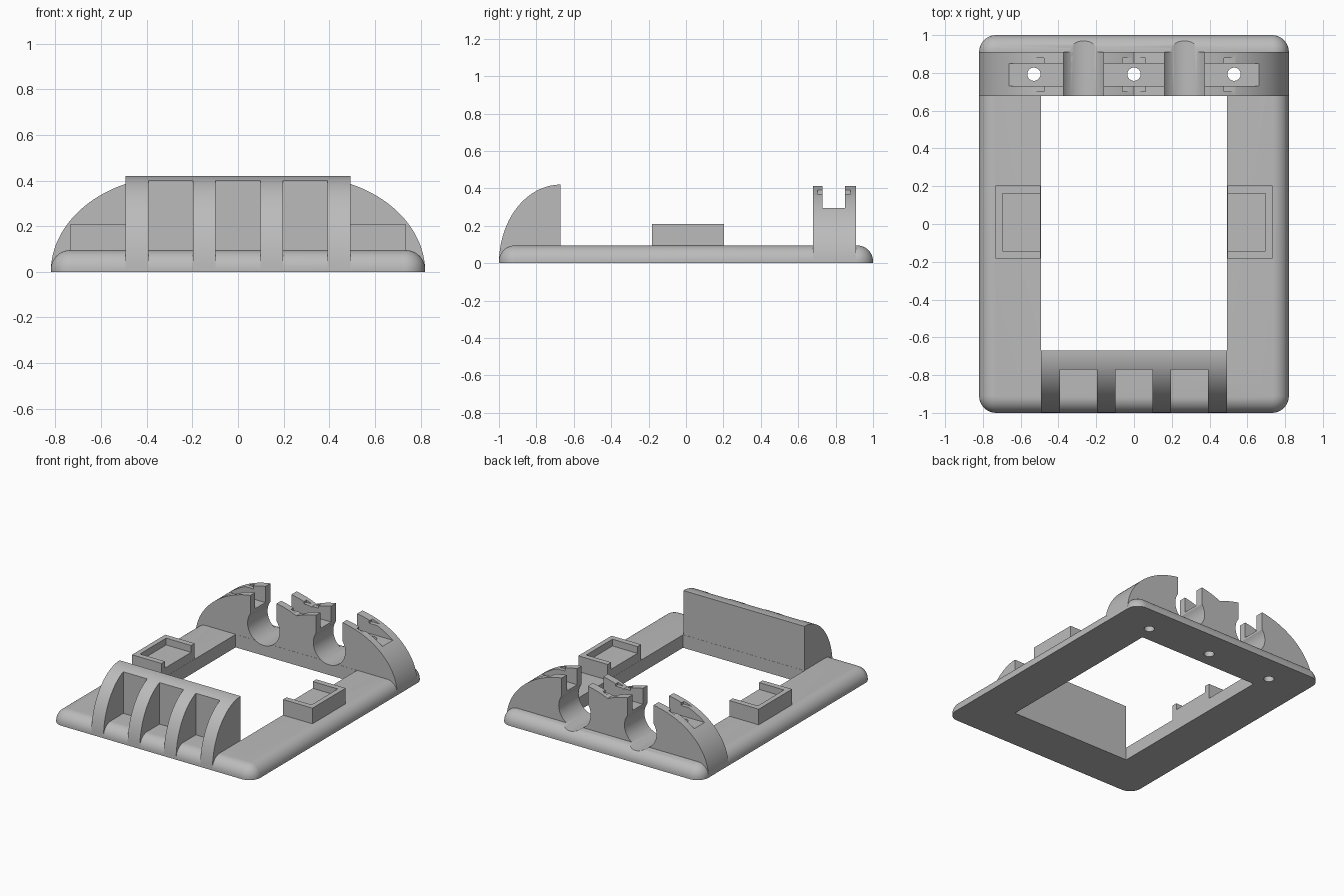
import bpy, bmesh, math
from mathutils import Matrix

cube = bpy.data.objects.get("Cube")
if cube:
    bpy.data.objects.remove(cube, do_unlink=True)

grey = bpy.data.materials.new("plain_grey")
grey.use_nodes = True
grey.diffuse_color = (0.5, 0.5, 0.5, 1)
grey.node_tree.nodes["Principled BSDF"].inputs["Base Color"].default_value = grey.diffuse_color


def finish(name, bm):
    bmesh.ops.recalc_face_normals(bm, faces=bm.faces)
    mesh = bpy.data.meshes.new(name)
    bm.to_mesh(mesh)
    bm.free()
    mesh.materials.append(grey)
    obj = bpy.data.objects.new(name, mesh)
    bpy.context.collection.objects.link(obj)
    return obj


def box(name, x, y, z):
    bm = bmesh.new()
    bmesh.ops.create_cube(bm, size=1)
    for v in bm.verts:
        for i, (lo, hi) in enumerate((x, y, z)):
            v.co[i] = hi if v.co[i] > 0 else lo
    return finish(name, bm)


def prism(name, points, offset):
    """Extrude a closed outline of 3D points by an offset vector."""
    bm = bmesh.new()
    face = bm.faces.new([bm.verts.new(p) for p in points])
    new = bmesh.ops.extrude_face_region(bm, geom=[face], use_keep_orig=True)["geom"]
    bmesh.ops.translate(bm, vec=offset, verts=[v for v in new if isinstance(v, bmesh.types.BMVert)])
    return finish(name, bm)


def cylinder(name, centre, radius, length, along_y=False):
    bm = bmesh.new()
    turn = Matrix.Rotation(math.pi / 2, 4, 'X') if along_y else Matrix()
    bmesh.ops.create_cone(bm, cap_ends=True, segments=48, radius1=radius, radius2=radius,
                          depth=length, matrix=Matrix.Translation(centre) @ turn)
    return finish(name, bm)


def cut(target, cutter):
    cutter.hide_render = True
    mod = target.modifiers.new("cut", 'BOOLEAN')
    mod.operation, mod.solver, mod.object = 'DIFFERENCE', 'EXACT', cutter
    bpy.context.view_layer.objects.active = target
    bpy.ops.object.modifier_apply(modifier=mod.name)
    bpy.data.objects.remove(cutter, do_unlink=True)


WIDE, TALL = 0.82, 0.42
BASE = 0.095
HOLES = (-0.53, 0, 0.53)
CRADLES = (-0.267, 0.267)

# Base frame with rounded corners and a rounded top edge
base = box("base_frame", (-WIDE, WIDE), (-1, 1), (0, BASE))
bm = bmesh.new()
bm.from_mesh(base.data)
upright = [e for e in bm.edges if abs(e.verts[0].co.z - e.verts[1].co.z) > 0.05]
bmesh.ops.bevel(bm, geom=upright, offset=0.09, segments=10, profile=0.5, affect='EDGES')
rim = [e for e in bm.edges if all(v.co.z > 0.09 for v in e.verts)]
bmesh.ops.bevel(bm, geom=rim, offset=0.085, segments=10, profile=0.5, affect='EDGES')
bm.to_mesh(base.data)
bm.free()
cut(base, box("opening", (-0.493, 0.493), (-0.67, 0.677), (-1, 1)))

# Front hood: quarter ellipse with three pockets
steps = 32
arc = [(0.02 + i / steps * 0.98) * math.pi / 2 for i in range(steps + 1)]
outline = [(-0.492, -0.671 - 0.329 * math.cos(a), TALL * math.sin(a)) for a in arc]
hood = prism("front_hood", outline + [(-0.492, -0.671, outline[0][2])], (0.984, 0, 0))
for x in (-0.295, 0, 0.295):
    cut(hood, box("pocket", (x - 0.098, x + 0.098), (-1.2, -0.77), (-1, 1)))

# Rear cradle: two overlapping ellipses meeting in a shallow valley
centre, reach = 0.275, 0.545
end = math.acos(-centre / reach)
half = []
for i in range(41):
    a = 0.03 + (end - 0.03) * i / 40
    half.append((centre + reach * math.cos(a), TALL * math.sin(a)))
outline = half[:-1] + [(0, half[-1][1])] + [(-x, z) for x, z in reversed(half[:-1])]
cradle = prism("rear_cradle", [(x, 0.678, z) for x, z in outline], (0, 0.232, 0))

# Round seats with narrower entry slots, also dipping into the base
for x in CRADLES:
    cut(cradle, box("entry", (x - 0.106, x + 0.106), (0.5, 1.2), (0.205, 1)))
    for part in (cradle, base):
        cut(part, cylinder("seat", (x, 0.85, 0.205), 0.13, 0.6, True))

# Lengthwise channel, clip grooves and screw holes
cut(cradle, box("channel", (-1, 1), (0.73, 0.85), (0.295, 1)))
for lo, hi in ((-0.8, -0.47), (-0.06, 0.06), (0.47, 0.8)):
    cut(cradle, box("groove", (lo, hi), (0.702, 0.88), (0.369, 0.39)))
for x in HOLES:
    for part in (cradle, base):
        cut(part, cylinder("screw_hole", (x, 0.793, 0.2), 0.035, 1))

# Side rests with a shallow recess open toward the middle
rests = []
for side, name in ((1, "left_rest"), (-1, "right_rest")):
    def span(a, b):
        return tuple(sorted((side * a, side * b)))
    rest = box(name, span(0.494, 0.733), (-0.183, 0.203), (0.03, 0.21))
    cut(rest, box("recess", span(0.4, 0.697), (-0.142, 0.162), (0.16, 0.5)))
    rests.append(rest)

# Smooth curved surfaces while keeping edges crisp
bpy.ops.object.select_all(action='DESELECT')
for obj in [base, hood, cradle] + rests:
    obj.select_set(True)
bpy.context.view_layer.objects.active = base
bpy.ops.object.shade_smooth_by_angle(angle=math.radians(30))
